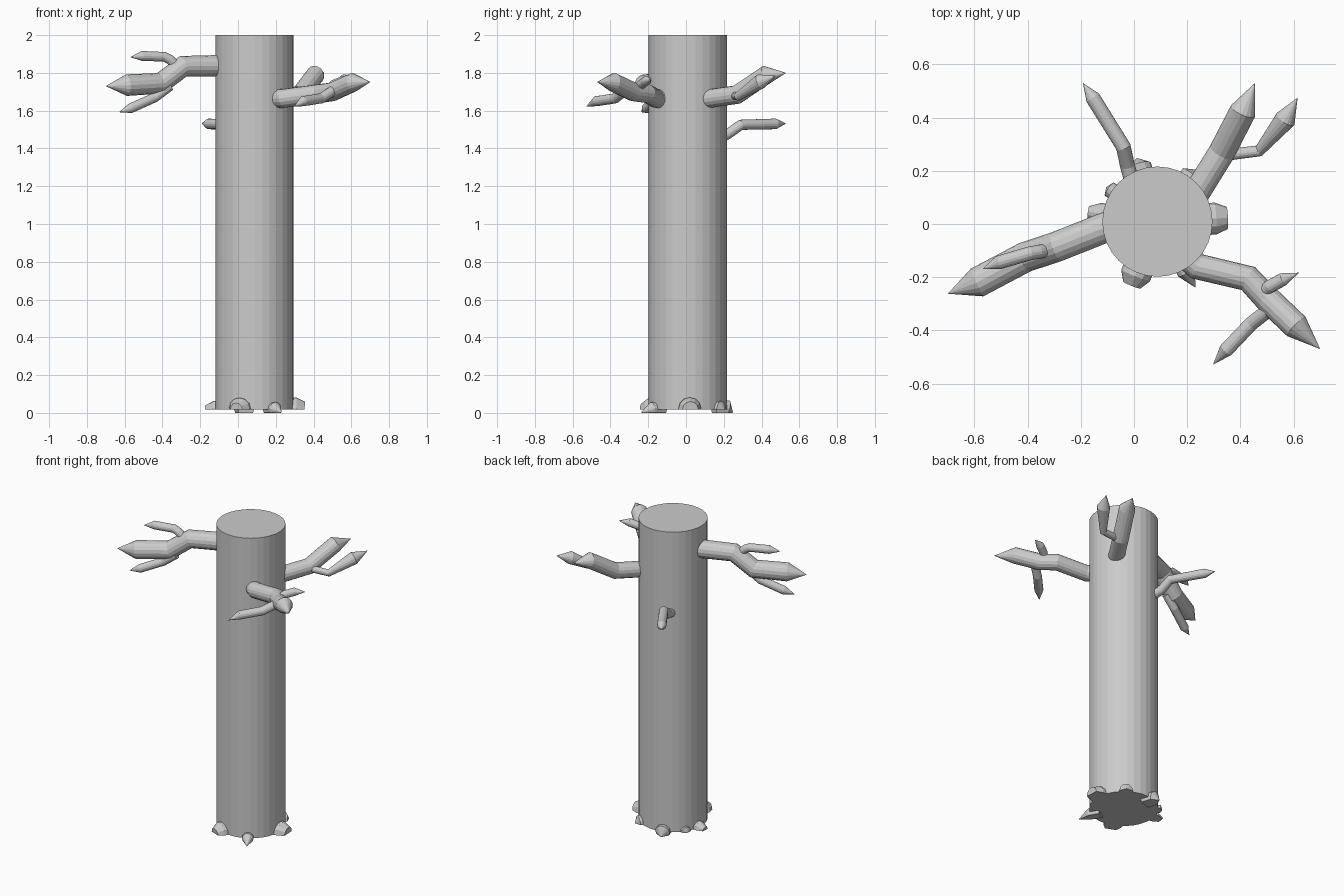
import bpy, bmesh, math
from mathutils import Vector

if "Cube" in bpy.data.objects:
    bpy.data.objects.remove(bpy.data.objects["Cube"])

CX, CY, R = 0.088, 0.009, 0.207   # trunk axis and radius


def finish(bm, name):
    bmesh.ops.recalc_face_normals(bm, faces=bm.faces)
    me = bpy.data.meshes.new(name)
    bm.to_mesh(me)
    bm.free()
    ob = bpy.data.objects.new(name, me)
    bpy.context.collection.objects.link(ob)
    return ob


def tube(name, pts, radii, sides=16, clip=None):
    """Faceted tube along pts; a zero radius makes a pointed end."""
    bm = bmesh.new()
    pts = [Vector(p) for p in pts]
    rings = []
    for i, (p, r) in enumerate(zip(pts, radii)):
        a = (p - pts[i - 1]).normalized() if i else Vector()
        b = (pts[i + 1] - p).normalized() if i < len(pts) - 1 else Vector()
        t = (a + b).normalized()
        u = t.cross(Vector((0, 0, 1))).normalized()
        v = u.cross(t)
        if r == 0:
            rings.append([bm.verts.new(p)])
        else:
            rings.append([bm.verts.new(p + r * (math.cos(k) * u + math.sin(k) * v))
                          for k in (2 * math.pi * j / sides for j in range(sides))])
    for lo, hi in zip(rings, rings[1:]):
        for j in range(sides):
            k = (j + 1) % sides
            if len(hi) == 1:
                bm.faces.new((lo[j], lo[k], hi[0]))
            else:
                bm.faces.new((lo[j], lo[k], hi[k], hi[j]))
    for ring in (rings[0], rings[-1]):
        if len(ring) > 1:
            bm.faces.new(ring)
    if clip is not None:
        geom = bm.verts[:] + bm.edges[:] + bm.faces[:]
        bmesh.ops.bisect_plane(bm, geom=geom, plane_co=(0, 0, clip),
                               plane_no=(0, 0, 1), clear_inner=True)
        bmesh.ops.holes_fill(bm, edges=[e for e in bm.edges if e.is_boundary])
    return finish(bm, name)


# Trunk
bpy.ops.mesh.primitive_cylinder_add(vertices=32, radius=R, depth=1.982,
                                    location=(CX, CY, 1.009))
bpy.context.object.name = "trunk"

# Branches: path points and thickness, all ending in a point
branches = {
    "left_branch": ([(0.0, 0.03, 1.84), (-0.29, -0.085, 1.835), (-0.41, -0.125, 1.745),
                     (-0.59, -0.22, 1.735), (-0.70, -0.262, 1.73)], 0.057),
    "left_upper_twig": ([(-0.28, -0.09, 1.79), (-0.36, -0.105, 1.87), (-0.39, -0.11, 1.885),
                         (-0.51, -0.145, 1.89), (-0.57, -0.17, 1.883)], 0.026),
    "left_lower_twig": ([(-0.36, -0.13, 1.73), (-0.44, -0.15, 1.67),
                         (-0.57, -0.21, 1.612), (-0.63, -0.235, 1.592)], 0.026),
    "front_branch": ([(0.17, -0.10, 1.66), (0.24, -0.16, 1.665), (0.43, -0.205, 1.69),
                      (0.50, -0.28, 1.70), (0.61, -0.385, 1.75), (0.70, -0.47, 1.752)], 0.05),
    "front_lower_twig": ([(0.51, -0.32, 1.71), (0.44, -0.375, 1.665),
                          (0.345, -0.475, 1.65), (0.297, -0.528, 1.622)], 0.027),
    "front_upper_twig": ([(0.47, -0.27, 1.70), (0.51, -0.235, 1.74),
                          (0.56, -0.208, 1.76), (0.62, -0.183, 1.765)], 0.025),
    "back_right_branch": ([(0.20, 0.06, 1.655), (0.33, 0.27, 1.685),
                           (0.41, 0.425, 1.79), (0.455, 0.53, 1.80)], 0.05),
    "back_right_twig": ([(0.31, 0.255, 1.68), (0.47, 0.275, 1.675),
                         (0.57, 0.395, 1.755), (0.615, 0.475, 1.785)], 0.04),
    "back_left_branch": ([(0.0, 0.13, 1.45), (-0.025, 0.22, 1.475), (-0.04, 0.29, 1.525),
                          (-0.155, 0.475, 1.53), (-0.192, 0.53, 1.532)], 0.028),
}
for name, (pts, r) in branches.items():
    radii = [r] * (len(pts) - 1) + [0]
    if name == "back_right_twig":
        radii[0] = radii[1] = 0.022
    tube(name, pts, radii)

# Roots: angle in degrees, reach past the trunk, radius, blunt end radius, floor height
roots = [(3, 0.055, 0.06, 0.042, 0.018), (-112, 0.05, 0.058, 0.035, 0.018),
         (-60, 0.08, 0.035, 0.0, 0.0), (172, 0.055, 0.04, 0.022, 0.018),
         (146, 0.025, 0.03, 0.0, 0.018), (108, 0.045, 0.045, 0.0, 0.0),
         (54, 0.035, 0.04, 0.0, 0.018)]
for n, (deg, reach, r, end, floor) in enumerate(roots):
    d = Vector((math.cos(math.radians(deg)), math.sin(math.radians(deg)), 0))
    c = Vector((CX, CY, 0.022))
    tip = c + d * (R + reach)
    tip.z = max(floor, 0.012) if floor else 0.002
    tube(f"root_{n + 1}", [c + d * (R - 0.06), c + d * (R + 0.012), tip],
         [r, r, end], 12, floor)
